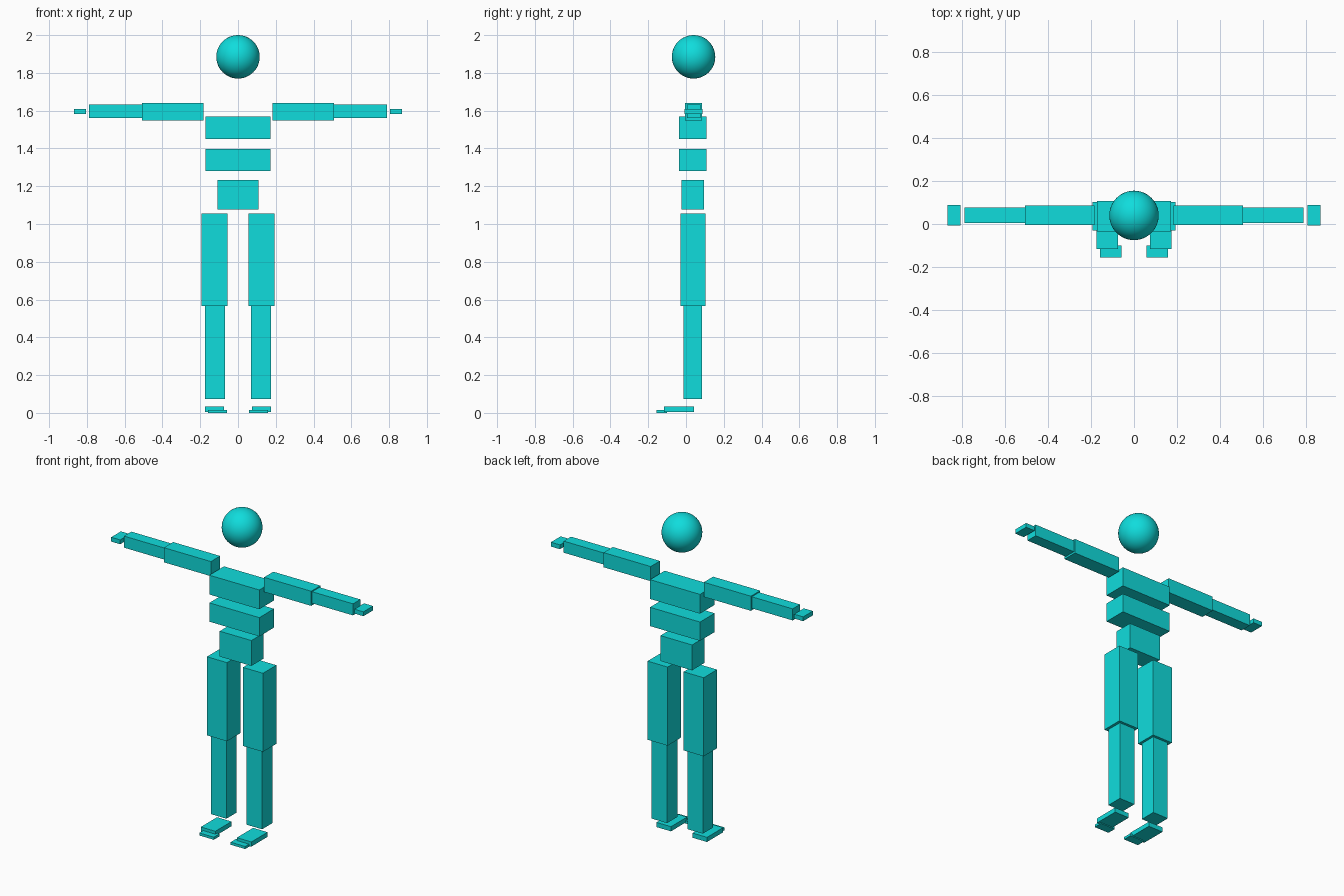
import bpy
from mathutils import Vector

cube = bpy.data.objects.get("Cube")
if cube:
    bpy.data.objects.remove(cube, do_unlink=True)

# Single flat colour
teal = bpy.data.materials.new("teal")
teal.use_nodes = True
color = (0.005, 0.72, 0.72, 1)
teal.diffuse_color = color
teal.node_tree.nodes["Principled BSDF"].inputs["Base Color"].default_value = color


def block(name, x, y, z):
    """Box spanning the given (min, max) range on each axis."""
    low, high = Vector((x[0], y[0], z[0])), Vector((x[1], y[1], z[1]))
    bpy.ops.mesh.primitive_cube_add(size=1, location=(low + high) / 2)
    obj = bpy.context.object
    obj.name = name
    obj.scale = high - low
    bpy.ops.object.transform_apply(location=False, rotation=False, scale=True)
    obj.data.materials.append(teal)


def block_pair(name, x, y, z):
    """Matching boxes on the left (+x) and right (-x)."""
    block("left_" + name, x, y, z)
    block("right_" + name, (-x[1], -x[0]), y, z)


# Head
bpy.ops.mesh.primitive_uv_sphere_add(segments=48, ring_count=24, radius=0.115,
                                     location=(0, 0.04, 1.885))
head = bpy.context.object
head.name = "head"
head.data.materials.append(teal)
bpy.ops.object.shade_smooth()

# Torso
block("chest", (-0.172, 0.172), (-0.036, 0.108), (1.45, 1.57))
block("abdomen", (-0.172, 0.172), (-0.036, 0.108), (1.281, 1.398))
block("pelvis", (-0.109, 0.109), (-0.024, 0.096), (1.076, 1.234))

# Arms
block_pair("upper_arm", (0.183, 0.507), (-0.005, 0.086), (1.549, 1.64))
block_pair("forearm", (0.507, 0.788), (0.005, 0.077), (1.561, 1.633))
block_pair("hand", (0.806, 0.868), (-0.007, 0.088), (1.582, 1.609))

# Legs
block_pair("thigh", (0.055, 0.193), (-0.03, 0.102), (0.566, 1.055))
block_pair("shin", (0.07, 0.176), (-0.014, 0.086), (0.074, 0.566))
block_pair("foot", (0.074, 0.174), (-0.117, 0.042), (0.005, 0.034))
block_pair("toes", (0.058, 0.158), (-0.155, -0.1), (0, 0.016))
